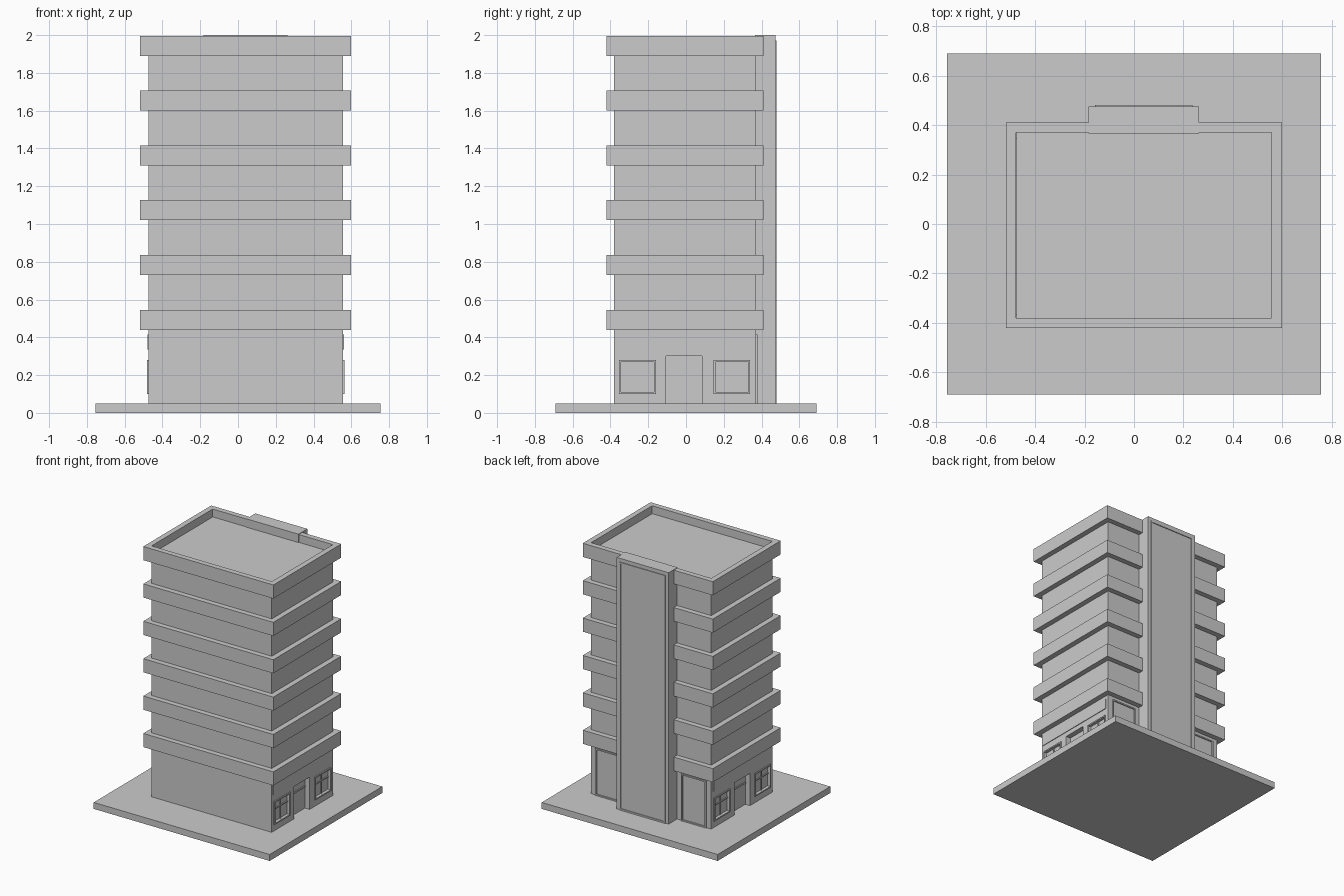
import bpy, bmesh

if "Cube" in bpy.data.objects:
    bpy.data.objects.remove(bpy.data.objects["Cube"])

X0, X1, Y0, Y1 = -0.475, 0.555, -0.38, 0.37   # tower block footprint


def finish(name, bm):
    bmesh.ops.recalc_face_normals(bm, faces=bm.faces)
    me = bpy.data.meshes.new(name)
    bm.to_mesh(me)
    bm.free()
    ob = bpy.data.objects.new(name, me)
    bpy.context.collection.objects.link(ob)
    return ob


def box(name, x0, x1, y0, y1, z0, z1):
    bm = bmesh.new()
    bmesh.ops.create_cube(bm, size=1)
    for v in bm.verts:
        v.co = ((x0 + x1) / 2 + v.co.x * (x1 - x0),
                (y0 + y1) / 2 + v.co.y * (y1 - y0),
                (z0 + z1) / 2 + v.co.z * (z1 - z0))
    return finish(name, bm)


def ring(name, axis, outer, width, w0, w1):
    """Rectangular frame in the plane normal to axis, between w0 and w1."""
    u0, u1, v0, v1 = outer
    place = {'x': lambda u, v, w: (w, u, v),
             'y': lambda u, v, w: (u, w, v),
             'z': lambda u, v, w: (u, v, w)}[axis]
    bm = bmesh.new()
    loops = []
    for inset, w in ((0, w0), (0, w1), (width, w1), (width, w0)):
        a, b, c, d = u0 + inset, u1 - inset, v0 + inset, v1 - inset
        loops.append([bm.verts.new(place(u, v, w))
                      for u, v in ((a, c), (b, c), (b, d), (a, d))])
    for i in range(4):
        p, q = loops[i], loops[(i + 1) % 4]
        for j in range(4):
            k = (j + 1) % 4
            bm.faces.new((p[j], p[k], q[k], q[j]))
    return finish(name, bm)


def cut(target, cutter):
    m = target.modifiers.new("opening", 'BOOLEAN')
    m.operation, m.object, m.solver = 'DIFFERENCE', cutter, 'EXACT'
    cutter.hide_render = True
    cutter.hide_set(True)


# Ground slab and main block (its top is the sunken roof)
box("base_slab", -0.755, 0.755, -0.69, 0.69, 0, 0.05)
body = box("main_block", X0, X1, Y0, Y1, 0.05, 1.935)

# Floor bands; the top one is the parapet
for i in range(6):
    z = 0.44 + 0.29 * i
    ring(f"floor_band_{i + 1}", 'z', (X0 - 0.043, X1 + 0.043, Y0 - 0.041, Y1 + 0.041),
         0.042, z, z + 0.106)

# Shop fronts on both short sides
for side, s, face in (("right", 1, X1), ("left", -1, X0)):
    def side_box(name, d0, d1, y0, y1, z0, z1):
        a, b = sorted((face + s * d0, face + s * d1))
        return box(f"{side}_{name}", a, b, y0, y1, z0, z1)

    # Recessed doorway with a rail across the door
    cut(body, side_box("door_cutter", -0.04, 0.05, -0.105, 0.085, 0.04, 0.30))
    side_box("door_rail", -0.042, -0.034, -0.105, 0.085, 0.215, 0.227)

    # Framed windows with glazing bars
    for n, y0 in (("front", -0.355), ("back", 0.145)):
        y1 = y0 + 0.195
        cut(body, side_box(f"{n}_window_cutter", -0.015, 0.05,
                           y0 + 0.008, y1 - 0.008, 0.108, 0.272))
        ring(f"{side}_{n}_window_frame", 'x', (y0, y1, 0.10, 0.28), 0.01,
             face - s * 0.015, face + s * 0.008)
        ym = (y0 + y1) / 2
        side_box(f"{n}_window_mullion", -0.016, -0.008, ym - 0.004, ym + 0.004, 0.11, 0.27)
        side_box(f"{n}_window_transom", -0.016, -0.008, y0 + 0.01, y1 - 0.01, 0.205, 0.213)

    # Fascia panel above the openings
    side_box("fascia", -0.01, 0.005, -0.365, 0.345, 0.335, 0.415)

# Stair tower on the back with a framed full-height panel
box("stair_tower", -0.183, 0.263, 0.365, 0.474, 0.05, 2.0)
ring("stair_panel_frame", 'y', (-0.157, 0.237, 0.05, 1.972), 0.012, 0.47, 0.48)

# Framed ground floor panels either side of the stair tower
for n, x0, x1 in (("left", -0.435, -0.222), ("right", 0.302, 0.515)):
    ring(f"back_{n}_panel_frame", 'y', (x0, x1, 0.05, 0.415), 0.01, 0.365, 0.378)
